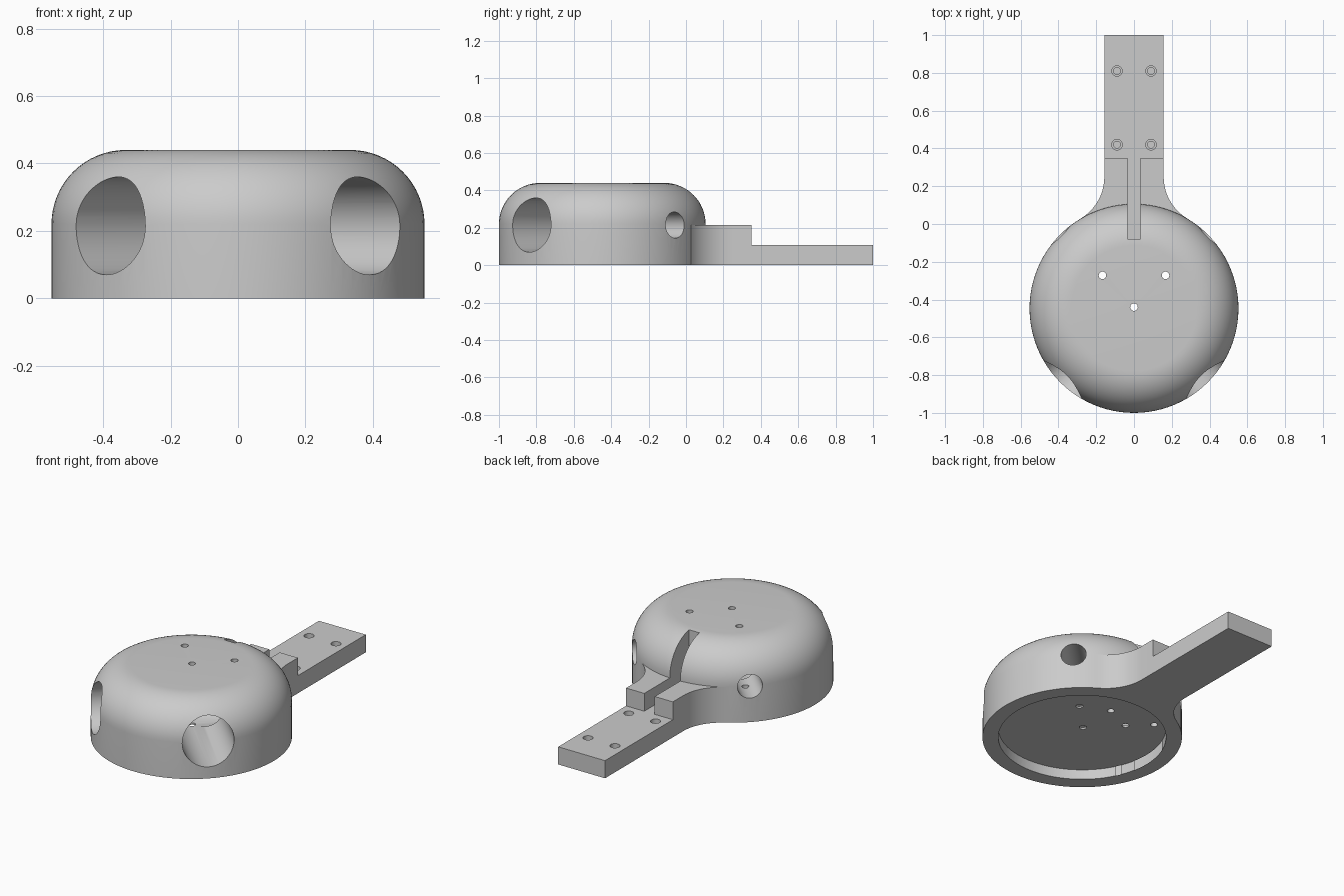
import bpy, bmesh, math
from mathutils import Vector, Matrix

if "Cube" in bpy.data.objects:
    bpy.data.objects.remove(bpy.data.objects["Cube"], do_unlink=True)

CY, R, TOP, ROUND = -0.447, 0.553, 0.44, 0.22   # dome centre, radius, height, shoulder
ARM_W, ARM_H, NECK_H = 0.157, 0.107, 0.215      # arm half width and heights

grey = bpy.data.materials.new("plain_grey")
grey.use_nodes = True
colour = (0.6, 0.6, 0.6, 1)
grey.diffuse_color = colour
grey.node_tree.nodes["Principled BSDF"].inputs["Base Color"].default_value = colour


def make_object(name, bm):
    bmesh.ops.recalc_face_normals(bm, faces=bm.faces)
    mesh = bpy.data.meshes.new(name)
    bm.to_mesh(mesh)
    bm.free()
    mesh.materials.append(grey)
    obj = bpy.data.objects.new(name, mesh)
    bpy.context.collection.objects.link(obj)
    return obj


def prism(name, outline, z0, z1):
    bm = bmesh.new()
    face = bm.faces.new([bm.verts.new((x, y, z0)) for x, y in outline])
    ext = bmesh.ops.extrude_face_region(bm, geom=[face])
    verts = [g for g in ext["geom"] if isinstance(g, bmesh.types.BMVert)]
    bmesh.ops.translate(bm, verts=verts, vec=(0, 0, z1 - z0))
    return make_object(name, bm)


def box(name, x, y0, y1, z0, z1):
    return prism(name, [(-x, y0), (x, y0), (x, y1), (-x, y1)], z0, z1)


def rod(name, start, end, radius, sides=32):
    a, b = Vector(start), Vector(end)
    turn = Vector((0, 0, 1)).rotation_difference(b - a).to_matrix().to_4x4()
    bm = bmesh.new()
    bmesh.ops.create_cone(bm, cap_ends=True, segments=sides, radius1=radius, radius2=radius,
                          depth=(b - a).length, matrix=Matrix.Translation((a + b) / 2) @ turn)
    return make_object(name, bm)


def combine(body, tool, operation):
    mod = body.modifiers.new(tool.name, "BOOLEAN")
    mod.operation, mod.solver, mod.object = operation, "EXACT", tool
    bpy.context.view_layer.objects.active = body
    bpy.ops.object.modifier_apply(modifier=mod.name)
    bpy.data.objects.remove(tool, do_unlink=True)


# Round dome with a rolled shoulder
bm = bmesh.new()
profile = [(0, 0), (R, 0)]
for i in range(17):
    a = i / 16 * math.pi / 2
    profile.append((R - ROUND + ROUND * math.cos(a), TOP - ROUND + ROUND * math.sin(a)))
profile.append((0, TOP))
verts = [bm.verts.new((r, CY, z)) for r, z in profile]
edges = [bm.edges.new(pair) for pair in zip(verts, verts[1:])]
bmesh.ops.spin(bm, geom=verts + edges, cent=(0, CY, 0), axis=(0, 0, 1),
               angle=math.tau, steps=96)
bmesh.ops.remove_doubles(bm, verts=bm.verts, dist=0.0005)
body = make_object("dome_housing_with_arm", bm)

# Neck with concave fillets that blend into the dome
fillet, fy = 0.258, 0.25
fx = ARM_W + fillet
sweep = math.atan2(fy - CY, fx)
side = [(ARM_W, 0.35)]
for i in range(13):
    a = math.pi + sweep * i / 12
    side.append((fx + fillet * math.cos(a), fy + fillet * math.sin(a)))
side.append((0.2, -0.15))
neck = prism("neck", side + [(-x, y) for x, y in reversed(side)], 0, NECK_H)
combine(body, neck, "UNION")
combine(body, box("arm", ARM_W, -0.1, 1, 0, ARM_H), "UNION")

# Cable slot and shallow underside recess
combine(body, box("slot", 0.035, -0.08, 0.6, ARM_H, 0.6), "DIFFERENCE")
combine(body, rod("recess", (0, CY, -0.1), (0, CY, 0.06), 0.465, 96), "DIFFERENCE")


# Diagonal bores: wide at the front, narrow at the back, with a drain hole each
def on_diagonal(sx, s, z=NECK_H):
    d = s * math.sqrt(0.5)
    return (sx * d, CY - d, z)


for sx in (1, -1):
    combine(body, rod("wide_bore", on_diagonal(sx, -0.3), on_diagonal(sx, 0.8), 0.145, 64),
            "DIFFERENCE")
    combine(body, rod("narrow_bore", on_diagonal(sx, -0.8), on_diagonal(sx, -0.2), 0.07, 48),
            "DIFFERENCE")
    combine(body, rod("drain", on_diagonal(sx, -0.4, 0), on_diagonal(sx, -0.4, 0.2), 0.02, 24),
            "DIFFERENCE")

# Small vertical holes through the roof, and one blind hole below
for x, y in ((0, -0.44), (0.167, -0.272), (-0.167, -0.272)):
    combine(body, rod("roof_hole", (x, y, -0.1), (x, y, 0.6), 0.02, 24), "DIFFERENCE")
combine(body, rod("blind_hole", (0, -0.2, 0), (0, -0.2, 0.2), 0.02, 24), "DIFFERENCE")

# Stepped screw holes in the arm
for x in (-0.09, 0.09):
    for y in (0.42, 0.81):
        for radius, floor in ((0.028, 0.06), (0.018, 0.02)):
            combine(body, rod("screw_hole", (x, y, floor), (x, y, 0.15), radius, 24),
                    "DIFFERENCE")

bpy.ops.object.select_all(action="DESELECT")
body.select_set(True)
bpy.context.view_layer.objects.active = body
bpy.ops.object.shade_smooth_by_angle(angle=math.radians(30))
